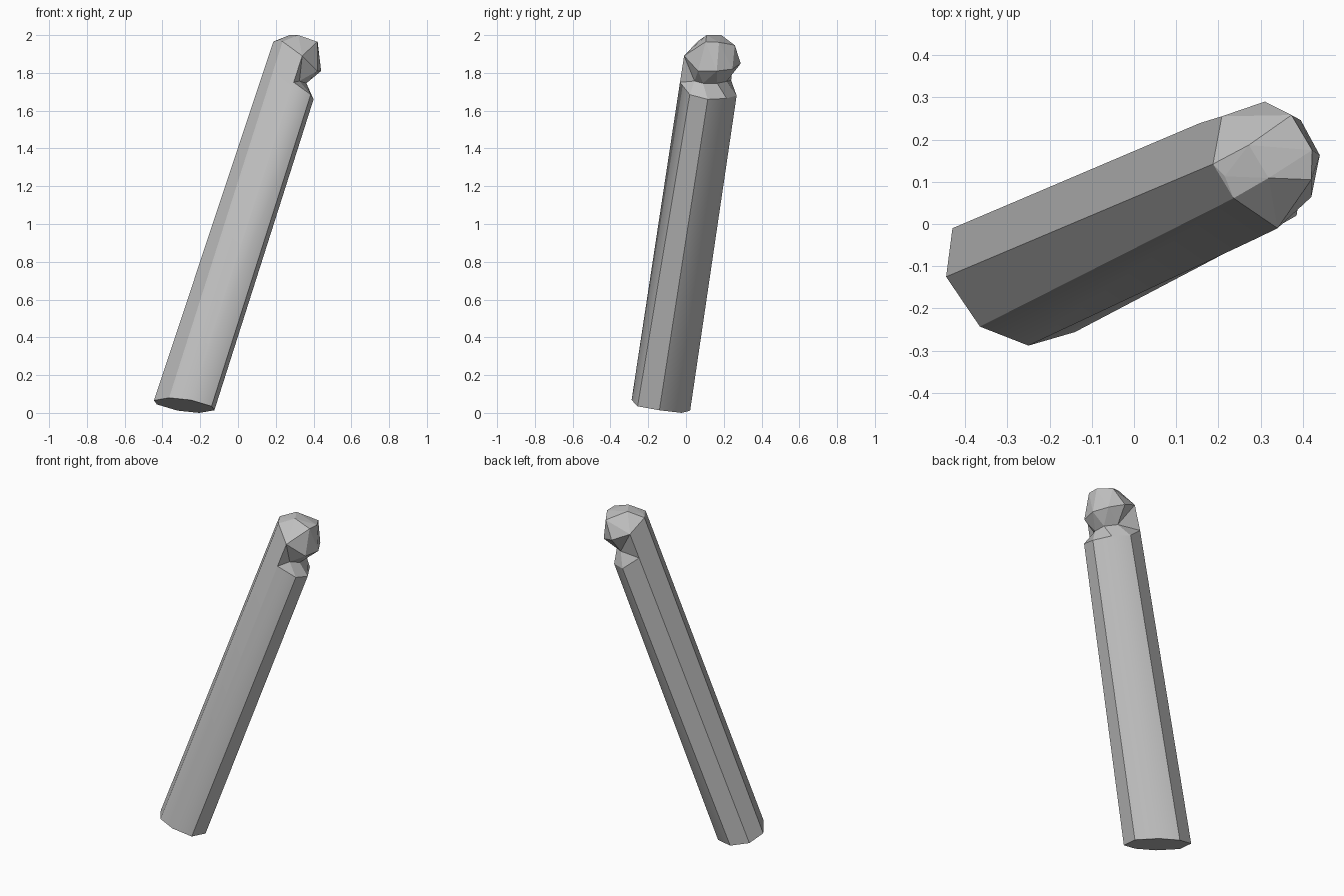
import bpy, bmesh
from mathutils import Vector

cube = bpy.data.objects.get("Cube")
if cube:
    bpy.data.objects.remove(cube)

# One plain grey for the whole model
grey = bpy.data.materials.new("plain_grey")
grey.use_nodes = True
colour = (0.52, 0.52, 0.52, 1)
grey.diffuse_color = colour
grey.node_tree.nodes["Principled BSDF"].inputs["Base Color"].default_value = colour


def add_object(name, bm):
    """Turn a finished bmesh into a named, coloured object."""
    bmesh.ops.recalc_face_normals(bm, faces=bm.faces[:])
    mesh = bpy.data.meshes.new(name)
    bm.to_mesh(mesh)
    bm.free()
    mesh.materials.append(grey)
    obj = bpy.data.objects.new(name, mesh)
    bpy.context.scene.collection.objects.link(obj)
    return obj


# Foot of the shaft: half an octagon, mirrored through its centre
centre = Vector((-.285, -.133, .04))
half = [Vector(p) for p in ((-.43, -.01, .045), (-.445, -.125, .066),
                            (-.365, -.243, .08), (-.25, -.288, .068))]
foot = half + [2 * centre - p for p in half]

# Tall lip of the shaft that backs the knob, and the low shoulder below the knob
lip = [(.208, .255, 1.9), (.187, .142, 1.966), (.236, .061, 1.966), (.34, -.01, 1.89)]
shoulder = [(.385, .02, 1.685), (.4, .115, 1.66), (.345, .215, 1.665), (.25, .268, 1.68)]
notch_front, notch_back = (.295, -.032, 1.75), (.156, .239, 1.76)
neck = [(.325, .045, 1.757), (.362, .09, 1.745), (.36, .165, 1.745), (.3, .215, 1.755)]


def build_shaft():
    bm = bmesh.new()

    def ring(points):
        return [bm.verts.new(p) for p in points]

    base, high, low, throat = ring(foot), ring(lip), ring(shoulder), ring(neck)
    front, back = ring((notch_front, notch_back))
    top = high + low
    bm.faces.new(base)

    # Side panels, with the notch points added on the two lip corners
    for i in range(len(base)):
        j = (i + 1) % len(base)
        rim = [top[j], top[i]]
        if i == 0:
            rim = rim + [back]
        elif i == 2:
            rim = [front] + rim
        elif i == 3:
            rim = [top[j], front]
        elif i == 7:
            rim = [back, top[i]]
        bm.faces.new([base[i], base[j]] + rim)

    # Sloping shoulder up to the neck
    for i in range(3):
        bm.faces.new((low[i], low[i + 1], throat[i + 1], throat[i]))
    bm.faces.new((front, low[0], throat[0]))
    bm.faces.new((low[3], back, throat[3]))

    # Inner side of the lip, behind the knob
    bm.faces.new((front, throat[0], high[3]))
    bm.faces.new((back, high[0], throat[3]))
    for face in ((high[0], high[1], throat[3]),
                 (high[1], high[2], throat[3]),
                 (high[2], throat[0], throat[3]),
                 (high[2], high[3], throat[0]),
                 throat):
        bm.faces.new(face)

    # Crisp corners, with two softened long edges on the sides
    soft = [{base[3], front}, {base[6], low[2]}]
    for face in bm.faces:
        face.smooth = True
    for edge in bm.edges:
        edge.smooth = set(edge.verts) in soft
    return add_object("shaft", bm)


def build_knob():
    # Faceted knob wrapped over its own corners, the lip and the neck
    crown = [(.319, .109, 2), (.272, .187, 2)]
    upper = [(.42, .105, 1.965), (.422, .175, 1.962), (.373, .258, 1.947),
             (.215, .113, 1.973), (.33, .024, 1.913)]
    lower = [(.31, .29, 1.85), (.395, .246, 1.82), (.44, .163, 1.81), (.42, .064, 1.81)]
    bm = bmesh.new()
    for p in crown + upper + lower + lip + neck:
        bm.verts.new(p)
    hull = bmesh.ops.convex_hull(bm, input=bm.verts[:])
    loose = {v for v in hull["geom_interior"] + hull["geom_unused"]
             if isinstance(v, bmesh.types.BMVert)}
    bmesh.ops.delete(bm, geom=list(loose), context="VERTS")
    return add_object("knob", bm)


build_shaft()
build_knob()
